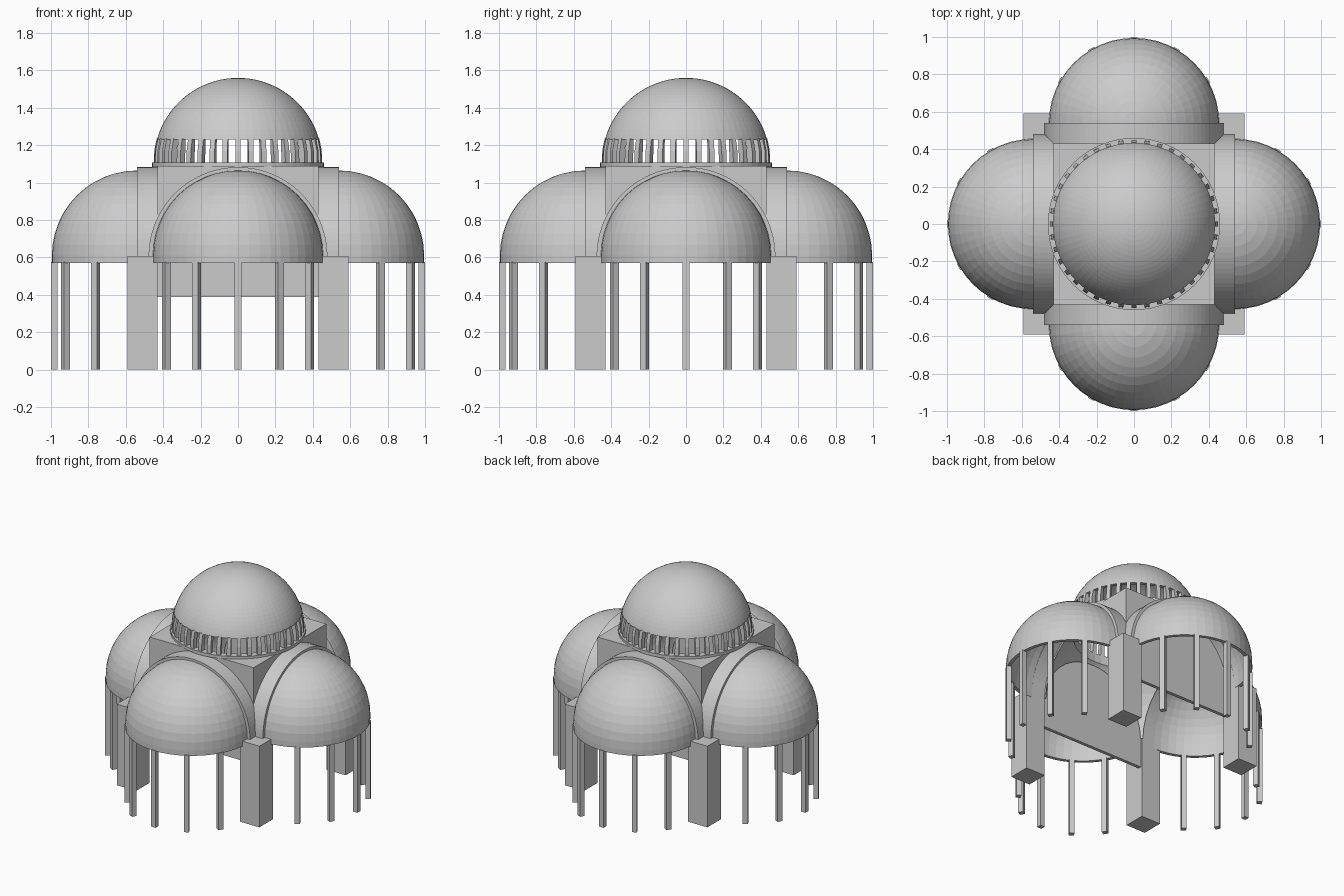
import bpy, bmesh, math
from mathutils import Matrix, Vector

if "Cube" in bpy.data.objects:
    bpy.data.objects.remove(bpy.data.objects["Cube"])

stone = bpy.data.materials.new("pale_grey_stone")
stone.diffuse_color = (0.6, 0.6, 0.6, 1)
stone.use_nodes = True
stone.node_tree.nodes["Principled BSDF"].inputs["Base Color"].default_value = stone.diffuse_color


def finish(name, bm, matrix=Matrix()):
    bmesh.ops.remove_doubles(bm, verts=bm.verts, dist=1e-5)
    bmesh.ops.recalc_face_normals(bm, faces=bm.faces)
    bm.transform(matrix)
    me = bpy.data.meshes.new(name)
    bm.to_mesh(me)
    bm.free()
    me.materials.append(stone)
    ob = bpy.data.objects.new(name, me)
    bpy.context.collection.objects.link(ob)
    return ob


def box(name, lo, hi, matrix=Matrix()):
    lo, hi = Vector(lo), Vector(hi)
    bm = bmesh.new()
    bmesh.ops.create_cube(bm, size=1, matrix=Matrix.Translation((lo + hi) / 2) @ Matrix.Diagonal((*(hi - lo), 1)))
    return finish(name, bm, matrix)


def revolve(name, profile, start, sweep, steps, matrix=Matrix()):
    """Sweep a closed (radius, height) profile around z."""
    bm = bmesh.new()
    full = sweep == 360
    rings = []
    for i in range(steps if full else steps + 1):
        a = math.radians(start + sweep * i / steps)
        rings.append([bm.verts.new((r * math.cos(a), r * math.sin(a), z)) for r, z in profile])
    n = len(profile)
    for i in range(steps):
        p, q = rings[i], rings[(i + 1) % len(rings)]
        for j in range(n):
            k = (j + 1) % n
            ids = [p[j], q[j], q[k], p[k]]
            if profile[j][0] == 0 and profile[k][0] == 0:
                continue
            if profile[j][0] == 0:
                ids = [p[j], q[k], p[k]]
            elif profile[k][0] == 0:
                ids = [p[j], q[j], p[k]]
            bm.faces.new(ids)
    if not full:
        bm.faces.new(rings[0])
        bm.faces.new(rings[-1])
    return finish(name, bm, matrix)


def arc(r, z0, a0, a1, n):
    pts = []
    for i in range(n + 1):
        a = math.radians(a0 + (a1 - a0) * i / n)
        pts.append((0 if a > 1.5707 else r * math.cos(a), z0 + r * math.sin(a)))
    return pts


def cut(target, cutter):
    m = target.modifiers.new("cut", 'BOOLEAN')
    m.operation = 'DIFFERENCE'
    m.object = cutter
    m.solver = 'EXACT'
    cutter.hide_render = True
    cutter.hide_viewport = True


SPRING = 0.61    # height where arches and half domes spring
HALF = 0.43      # half width of the central block
FACE = 0.54      # outer face of the arches

# central block, hollowed into pendentives with a round opening on top
block = box("central_block", (-HALF, -HALF, 0.605), (HALF, HALF, 1.09))
bm = bmesh.new()
bmesh.ops.create_uvsphere(bm, u_segments=48, v_segments=24, radius=0.6,
                          matrix=Matrix.Translation((0, 0, 0.603)))
cut(block, finish("pendentive_cutter", bm))
cut(block, revolve("opening_cutter", [(0, 0.8), (0.41, 0.8), (0.41, 1.3), (0, 1.3)], 0, 360, 48))

# main dome: base ring, window ribs and shell
revolve("dome_base_ring", [(0.41, 1.085), (0.46, 1.085), (0.46, 1.108), (0.41, 1.108)], 0, 360, 64)
low = math.degrees(math.asin(0.12 / 0.45))
revolve("main_dome", arc(0.45, 1.11, low, 90, 20) + arc(0.425, 1.11, 90, low + 0.9, 20), 0, 360, 64)
RIBS = 40
for i in range(RIBS):
    turn = Matrix.Rotation(2 * math.pi * i / RIBS, 4, 'Z')
    bm = bmesh.new()
    prof = [(0.415, 1.1), (0.45, 1.1), (0.448, 1.17), (0.435, 1.235), (0.41, 1.235)]
    sides = [[bm.verts.new((x, s * 0.014, z)) for x, z in prof] for s in (-1, 1)]
    for s in sides:
        bm.faces.new(s)
    for j in range(len(prof)):
        k = (j + 1) % len(prof)
        bm.faces.new((sides[0][j], sides[0][k], sides[1][k], sides[1][j]))
    finish("window_rib", bm, turn)

# four sides: arch, half dome, columns and corner pier
half_dome = ([(0.455, 0.57)] + arc(0.455, SPRING, 0, 90, 12)
             + arc(0.43, SPRING, 90, 0, 12) + [(0.43, 0.57)])
for side in range(4):
    turn = Matrix.Rotation(side * math.pi / 2, 4, 'Z')
    upright = turn @ Matrix.Translation((0, 0, 0.605)) @ Matrix.Rotation(math.pi / 2, 4, 'X')
    revolve("arch", [(0.43, HALF), (0.478, HALF), (0.478, FACE), (0.43, FACE)], 0, 180, 48, upright)
    revolve("half_dome", half_dome, 180, 180, 24, turn @ Matrix.Translation((0, -FACE, 0)))
    for a in range(-60, 61, 30):
        place = turn @ Matrix.Translation((0, -FACE, 0)) @ Matrix.Rotation(math.radians(a), 4, 'Z')
        box("column", (-0.018, -0.46, 0), (0.018, -0.425, 0.575), place)
    box("corner_pier", (HALF, HALF, 0), (0.59, 0.59, 0.607), turn)

    # arched infill walls on front and back only
    if side % 2 == 0:
        pts = [(-HALF, 0.39), (HALF, 0.39)]
        pts += [(x, z) for x, z in [(0.43 * math.cos(math.pi * i / 32), 0.605 + 0.43 * math.sin(math.pi * i / 32))
                                    for i in range(33)]]
        bm = bmesh.new()
        face = bm.faces.new([bm.verts.new((x, -0.465, z)) for x, z in pts])
        ext = bmesh.ops.extrude_face_region(bm, geom=[face])
        bmesh.ops.translate(bm, vec=(0, 0.025, 0),
                            verts=[v for v in ext["geom"] if isinstance(v, bmesh.types.BMVert)])
        finish("infill_wall", bm, turn)
